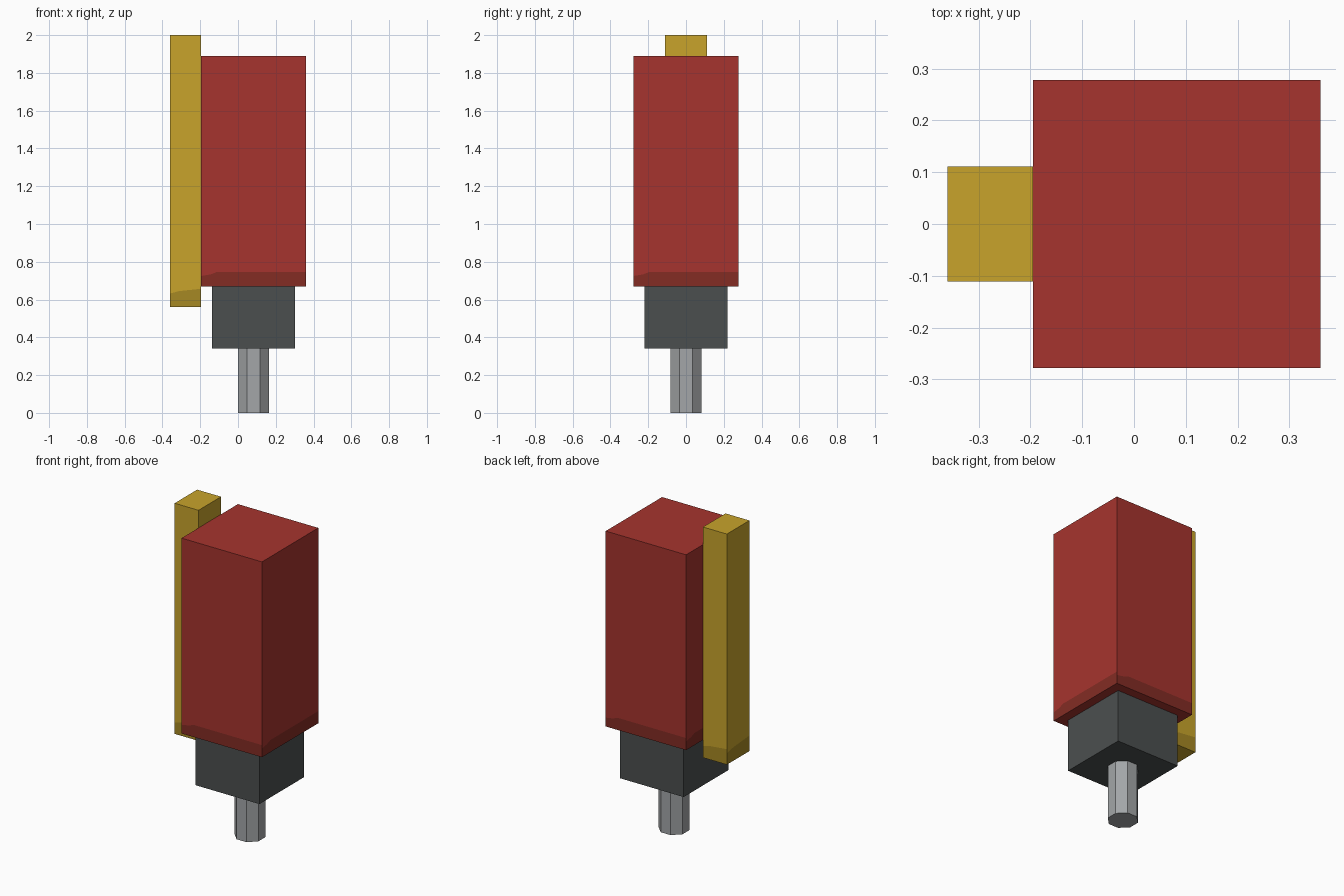
import bpy
import bmesh
import math
from mathutils import Vector

cube = bpy.data.objects.get("Cube")
if cube:
    bpy.data.objects.remove(cube, do_unlink=True)


def srgb(r, g, b):
    def lin(c):
        c /= 255
        return c / 12.92 if c <= 0.04045 else ((c + 0.055) / 1.055) ** 2.4
    return (lin(r), lin(g), lin(b), 1.0)


def material(name, colour):
    m = bpy.data.materials.new(name)
    m.use_nodes = True
    m.diffuse_color = colour
    m.node_tree.nodes["Principled BSDF"].inputs["Base Color"].default_value = colour
    return m


RED = material("red", srgb(166, 52, 46))
DARK_RED = material("dark red", srgb(131, 44, 36))
YELLOW = material("yellow", srgb(200, 164, 43))
DARK_YELLOW = material("dark yellow", srgb(166, 136, 35))
GREY = material("dark grey", srgb(75, 79, 79))
STEEL = material("steel", srgb(163, 166, 168))


def finish(name, bm, mats):
    bmesh.ops.remove_doubles(bm, verts=bm.verts, dist=0.0001)
    bmesh.ops.recalc_face_normals(bm, faces=bm.faces)
    mesh = bpy.data.meshes.new(name)
    bm.to_mesh(mesh)
    bm.free()
    for m in mats:
        mesh.materials.append(m)
    obj = bpy.data.objects.new(name, mesh)
    bpy.context.collection.objects.link(obj)
    return obj


def box(name, x0, x1, half_y, z0, z1, mats, band=None):
    """Box; band is a list of (fraction along side, height) for a darker lower edge."""
    bm = bmesh.new()
    corners = [(x0, -half_y), (x1, -half_y), (x1, half_y), (x0, half_y)]

    def face(points, index=0):
        bm.faces.new([bm.verts.new(p) for p in points]).material_index = index

    for z in (z0, z1):
        face([(x, y, z) for x, y in corners])
    for i in range(4):
        a, b = Vector(corners[i]), Vector(corners[(i + 1) % 4])

        def at(u, z):
            p = a.lerp(b, u)
            return (p.x, p.y, z)

        if not band:
            face([at(0, z0), at(1, z0), at(1, z1), at(0, z1)])
            continue
        line = [at(u, z) for u, z in band]
        low, high = band[0][1], band[-1][1]
        # shared corner points keep neighbouring sides watertight
        face([at(0, z0), at(1, z0), at(1, low)] + line[::-1], 1)
        face(line + [at(1, z1), at(0, z1), at(0, high)], 0)
    return finish(name, bm, mats)


# Main housing and side rail, each with a worn darker lower edge
box("body", -0.195, 0.36, 0.278, 0.67, 1.89, [RED, DARK_RED],
    [(0, 0.725), (0.09, 0.733), (0.15, 0.746), (1, 0.746)])
box("side_rail", -0.36, -0.195, 0.111, 0.56, 2.0, [YELLOW, DARK_YELLOW],
    [(0, 0.632), (0.3, 0.645), (1, 0.657)])

# Collar under the housing
box("collar", -0.138, 0.302, 0.22, 0.34, 0.67, [GREY])

# Octagonal shaft with flats facing the axes
bm = bmesh.new()
radius = 0.0825 / math.cos(math.pi / 8)
ring = [bm.verts.new((0.0825 + radius * math.cos((k + 0.5) * math.pi / 4),
                      radius * math.sin((k + 0.5) * math.pi / 4), 0)) for k in range(8)]
base = bm.faces.new(ring)
top = bmesh.ops.extrude_face_region(bm, geom=[base], use_keep_orig=True)
bmesh.ops.translate(bm, vec=(0, 0, 0.34),
                    verts=[v for v in top["geom"] if isinstance(v, bmesh.types.BMVert)])
finish("shaft", bm, [STEEL])
